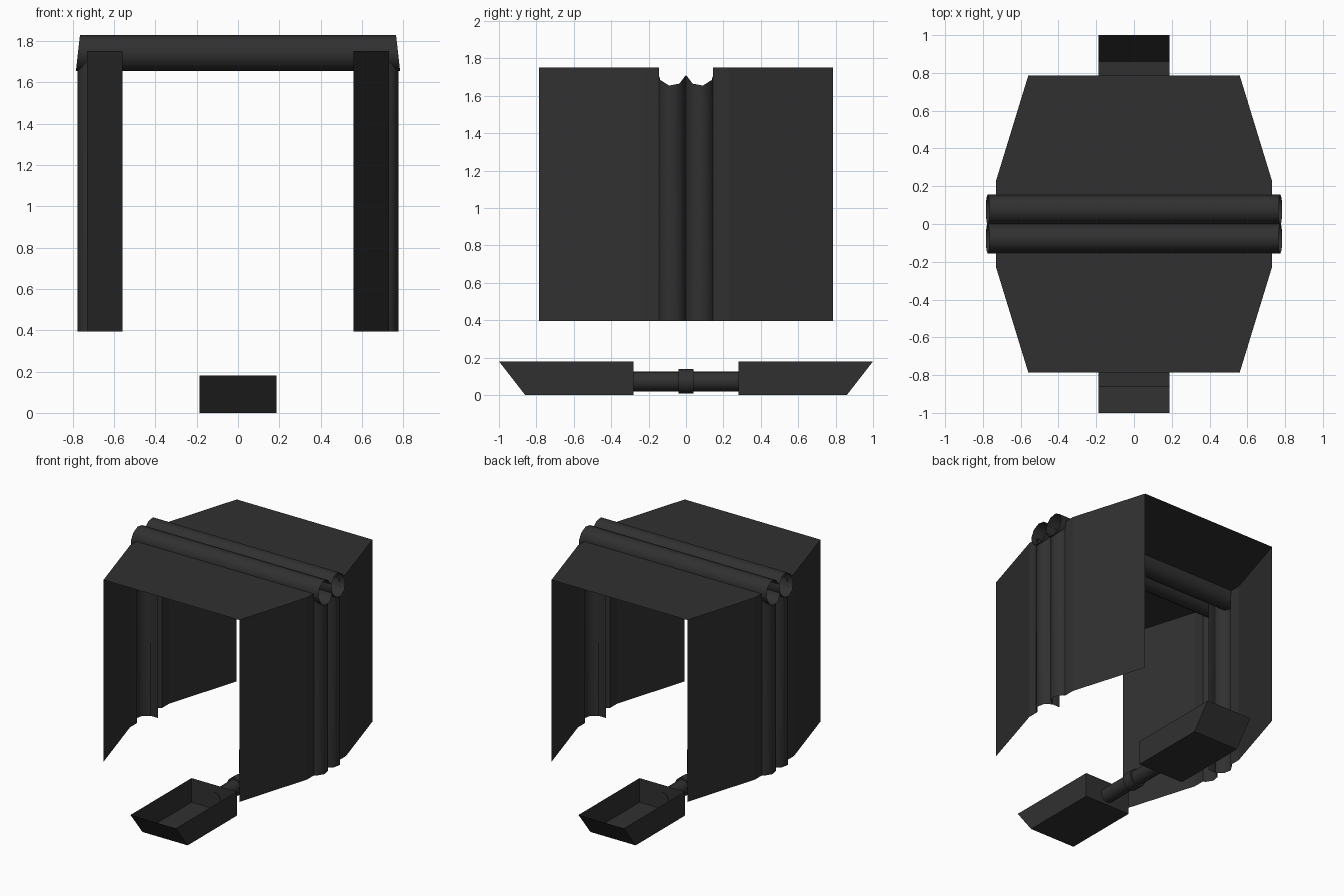
import bpy
import bmesh
from math import radians, sin, cos
from mathutils import Matrix

if "Cube" in bpy.data.objects:
    bpy.data.objects.remove(bpy.data.objects["Cube"], do_unlink=True)

grey = bpy.data.materials.new("dark_grey")
grey.use_nodes = True
colour = (0.03, 0.03, 0.03, 1)
grey.diffuse_color = colour
grey.node_tree.nodes["Principled BSDF"].inputs["Base Color"].default_value = colour

SIDES = 9
TUBE_Y, RY, RZ = 0.076, 0.081, 0.089     # tube centre and radii
TUBE_X, TUBE_Z = 0.69, 1.742
FOOT_Z, ROOF_Z = 0.395, 1.752            # bottom and top of the side walls


def make(name, bm, mirror=(False, False), smooth=False):
    """Turn a bmesh into a named object, mirrored about the given axes."""
    bmesh.ops.recalc_face_normals(bm, faces=bm.faces)
    mesh = bpy.data.meshes.new(name)
    bm.to_mesh(mesh)
    bm.free()
    mesh.materials.append(grey)
    ob = bpy.data.objects.new(name, mesh)
    bpy.context.collection.objects.link(ob)
    if smooth:
        bpy.ops.object.select_all(action="DESELECT")
        bpy.context.view_layer.objects.active = ob
        ob.select_set(True)
        bpy.ops.object.shade_smooth_by_angle(angle=radians(50))
    if any(mirror):
        mod = ob.modifiers.new("mirror", "MIRROR")
        mod.use_axis = (mirror[0], mirror[1], False)
        mod.use_mirror_merge = False
    return ob


def strip(rows_a, rows_b, closed=False):
    """Bridge two matching rows of points with quads."""
    bm = bmesh.new()
    a = [bm.verts.new(p) for p in rows_a]
    b = [bm.verts.new(p) for p in rows_b]
    n = len(a)
    for i in range(n if closed else n - 1):
        j = (i + 1) % n
        bm.faces.new((a[i], a[j], b[j], b[i]))
    return bm


# Flat roof panels on either side of the tubes
bm = bmesh.new()
outline = [(0.73, 0.15), (0.73, 0.23), (0.56, 0.785)]
pts = outline + [(-x, y) for x, y in reversed(outline)]
bm.faces.new([bm.verts.new((x, y, ROOF_Z)) for x, y in pts])
make("roof_panels", bm, (False, True))

# Side walls, bent inwards towards the front and back
wall = [(0.56, 0.785), (0.73, 0.23), (0.73, 0.145)]
make("side_walls", strip([(x, y, FOOT_Z) for x, y in wall],
                         [(x, y, ROOF_Z) for x, y in wall]), (True, True))

# Twin open tubes across the roof, ends leaning slightly
ring = [radians(360 / SIDES * i) for i in range(SIDES)]


def tube_end(side):
    pts = []
    for a in ring:
        x = 0.775 - 0.01 * sin(a)
        pts.append((side * x, TUBE_Y + RY * cos(a), TUBE_Z + RZ * sin(a)))
    return pts


make("roof_tubes", strip(tube_end(-1), tube_end(1), True), (False, True), True)

# Partial tubes down the walls, their tops cut to fit the roof tubes
low = [(0.73, 0.145, FOOT_Z)]
high = [(0.73, 0.145, ROOF_Z - 0.04)]
for a in ring[1:6]:
    x, y = TUBE_X + RZ * sin(a), TUBE_Y + RY * cos(a)
    low.append((x, y, FOOT_Z))
    high.append((x, y, TUBE_Z - RZ * abs(sin(a))))
make("wall_tubes", strip(low, high), (True, True), True)

# Open trays with a sloping outer end
W, H, INNER, OUTER = 0.187, 0.18, 0.28, 1.0
bm = bmesh.new()
base = [(-W, INNER), (W, INNER), (W, 0.86), (-W, 0.86)]
rim = [(-W, INNER), (W, INNER), (W, OUTER), (-W, OUTER)]
b = [bm.verts.new((x, y, 0)) for x, y in base]
t = [bm.verts.new((x, y, H)) for x, y in rim]
bm.faces.new(b)
for i in range(4):
    j = (i + 1) % 4
    bm.faces.new((b[i], b[j], t[j], t[i]))
make("trays", bm, (False, True))


# Axle joining the trays, with a collar in the middle
def rod(name, radius, length):
    bm = bmesh.new()
    turn = Matrix.Translation((0, 0, 0.073)) @ Matrix.Rotation(radians(90), 4, "X")
    bmesh.ops.create_cone(bm, cap_ends=True, segments=16, radius1=radius,
                          radius2=radius, depth=length, matrix=turn)
    make(name, bm, smooth=True)


rod("axle", 0.053, 2 * INNER + 0.006)
rod("axle_collar", 0.065, 0.08)
